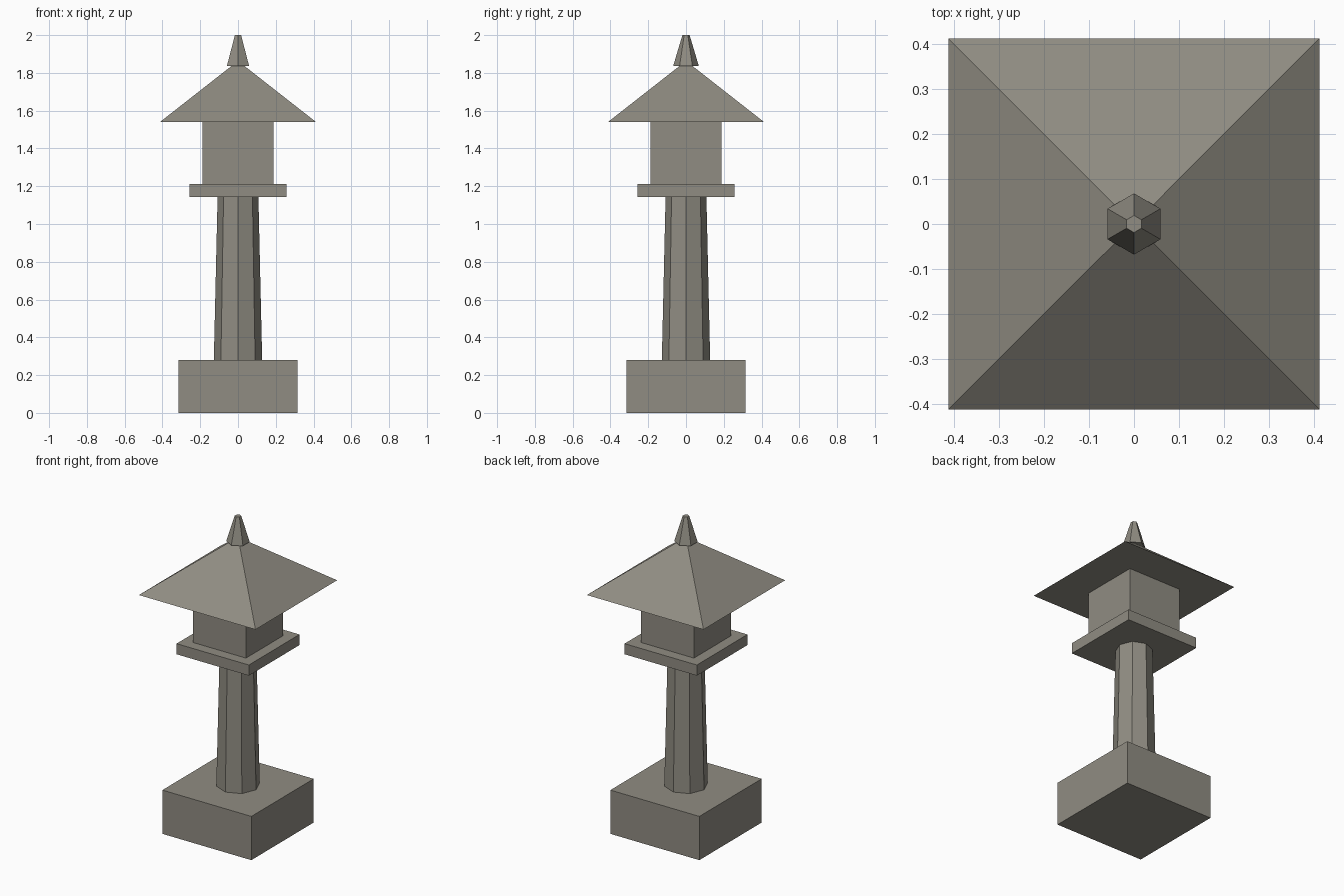
import bpy, bmesh, math

if "Cube" in bpy.data.objects:
    bpy.data.objects.remove(bpy.data.objects["Cube"])

stone = bpy.data.materials.new("weathered stone")
stone.diffuse_color = (0.28, 0.265, 0.225, 1)
stone.use_nodes = True
stone.node_tree.nodes["Principled BSDF"].inputs["Base Color"].default_value = stone.diffuse_color


def prism(name, sides, rings, turn=0.0):
    """Closed flat-sided solid from (radius, z) rings, first corner at angle turn."""
    bm = bmesh.new()
    loops = []
    for r, z in rings:
        loops.append([bm.verts.new((r * math.cos(turn + math.tau * i / sides),
                                    r * math.sin(turn + math.tau * i / sides), z))
                      for i in range(sides)])
    for a, b in zip(loops, loops[1:]):
        for i in range(sides):
            j = (i + 1) % sides
            bm.faces.new((a[i], a[j], b[j], b[i]))
    bm.faces.new(loops[0][::-1])
    bm.faces.new(loops[-1])
    mesh = bpy.data.meshes.new(name)
    bm.to_mesh(mesh)
    bm.free()
    mesh.materials.append(stone)
    obj = bpy.data.objects.new(name, mesh)
    bpy.context.collection.objects.link(obj)
    return obj


def square(name, half_bottom, half_top, z0, z1):
    """Square block or tapered block given by half widths."""
    k = math.sqrt(2)
    return prism(name, 4, [(half_bottom * k, z0), (half_top * k, z1)], math.pi / 4)


# Square foot and tapered octagonal post
square("base", 0.315, 0.315, 0.0, 0.28)
prism("post", 8, [(0.128, 0.28), (0.108, 1.143)])

# Platform and lamp chamber
square("platform", 0.256, 0.256, 1.143, 1.211)
square("lamp_chamber", 0.188, 0.188, 1.211, 1.54)

# Hipped roof with a small flat top
square("roof", 0.413, 0.035, 1.54, 1.836)

# Hexagonal finial, corners towards front and back
prism("finial", 6, [(0.068, 1.836), (0.019, 2.0)], math.pi / 2)
